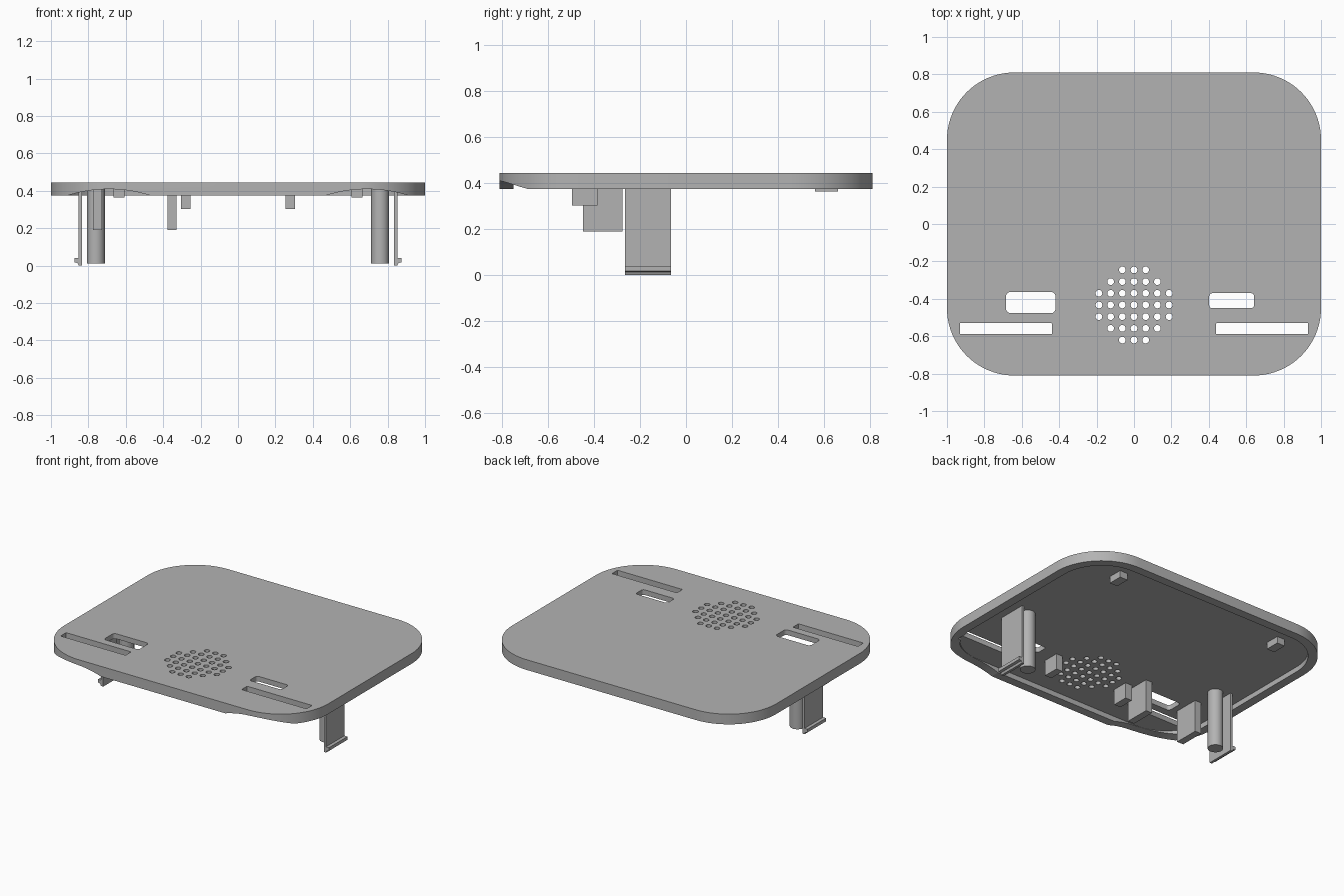
import bpy, bmesh, math
from mathutils import Matrix, Vector

cube = bpy.data.objects.get("Cube")
if cube:
    bpy.data.objects.remove(cube, do_unlink=True)

grey = bpy.data.materials.new("light_grey_plastic")
grey.use_nodes = True
COLOUR = (0.45, 0.45, 0.45, 1)
grey.diffuse_color = COLOUR
grey.node_tree.nodes["Principled BSDF"].inputs["Base Color"].default_value = COLOUR

BASE, ROOF, TOP = 0.375, 0.41, 0.445   # rim bottom, inner ceiling, outer surface


def rounded_rect(cx, cy, hx, hy, r, seg):
    """Counter-clockwise outline of a rectangle with round corners."""
    pts = []
    for i, (sx, sy) in enumerate([(1, 1), (-1, 1), (-1, -1), (1, -1)]):
        for k in range(seg + 1):
            a = math.radians(90) * (i + k / seg)
            pts.append((cx + sx * (hx - r) + r * math.cos(a),
                        cy + sy * (hy - r) + r * math.sin(a)))
    return pts


def prism(bm, points, offset):
    """Extrude a planar loop of 3D points by an offset vector."""
    face = bm.faces.new([bm.verts.new(p) for p in points])
    new = bmesh.ops.extrude_face_region(bm, geom=[face])["geom"]
    bmesh.ops.translate(bm, vec=Vector(offset),
                        verts=[v for v in new if isinstance(v, bmesh.types.BMVert)])


def slab(bm, outline, z0, z1):
    prism(bm, [(x, y, z0) for x, y in outline], (0, 0, z1 - z0))


def box(bm, x, y, z):
    slab(bm, [(x[0], y[0]), (x[1], y[0]), (x[1], y[1]), (x[0], y[1])], z[0], z[1])


def finish(name, bm):
    bmesh.ops.recalc_face_normals(bm, faces=bm.faces)
    mesh = bpy.data.meshes.new(name)
    bm.to_mesh(mesh)
    bm.free()
    mesh.materials.append(grey)
    obj = bpy.data.objects.new(name, mesh)
    bpy.context.collection.objects.link(obj)
    return obj


def smooth(obj):
    bpy.ops.object.select_all(action='DESELECT')
    obj.select_set(True)
    bpy.context.view_layer.objects.active = obj
    bpy.ops.object.shade_smooth_by_angle(angle=math.radians(30))


def cut(obj, bm, name):
    """Subtract a cutter and discard it."""
    cutter = finish(name, bm)
    cutter.hide_render = True
    mod = obj.modifiers.new(name, 'BOOLEAN')
    mod.operation = 'DIFFERENCE'
    mod.solver = 'EXACT'
    mod.object = cutter
    bpy.ops.object.select_all(action='DESELECT')
    obj.select_set(True)
    bpy.context.view_layer.objects.active = obj
    bpy.ops.object.modifier_apply(modifier=mod.name)
    bpy.data.objects.remove(cutter, do_unlink=True)


# Cover plate with rounded corners
bm = bmesh.new()
slab(bm, rounded_rect(0, 0, 1, 0.81, 0.36, 20), BASE, TOP)
plate = finish("cover_plate", bm)

# Hollow underside leaving a rim
bm = bmesh.new()
slab(bm, rounded_rect(0, 0, 0.94, 0.75, 0.30, 20), 0.2, ROOF)
cut(plate, bm, "underside_recess")

# Shallow arched reliefs in the front rim
bm = bmesh.new()
HALF, RISE = 0.22, 0.034
radius = (HALF ** 2 + RISE ** 2) / (2 * RISE)
for side in (-1, 1):
    arc = []
    for k in range(25):
        u = -0.26 + 0.52 * k / 24
        z = BASE + RISE - radius + math.sqrt(radius ** 2 - u * u)
        arc.append((side * 0.69 + u, -0.9, z))
    prism(bm, arc + [(side * 0.69 + 0.26, -0.9, 0.3), (side * 0.69 - 0.26, -0.9, 0.3)],
          (0, 0.35, 0))
cut(plate, bm, "rim_reliefs")

# Openings through the plate: two windows, two slots, round speaker grille
bm = bmesh.new()
slab(bm, rounded_rect(-0.552, -0.42, 0.132, 0.056, 0.022, 5), 0.3, 0.5)
slab(bm, rounded_rect(0.522, -0.41, 0.12, 0.04, 0.016, 5), 0.3, 0.5)
for side in (-1, 1):
    slab(bm, rounded_rect(side * 0.685, -0.559, 0.246, 0.03, 0.004, 2), 0.3, 0.5)
PITCH = 0.0625
for row, reach in zip(range(-3, 4), (1, 2, 3, 3, 3, 2, 1)):
    for col in range(-reach, reach + 1):
        bmesh.ops.create_cone(bm, cap_ends=True, segments=20, radius1=0.018, radius2=0.018,
                              depth=0.2, matrix=Matrix.Translation(
                                  (col * PITCH, -0.433 + row * PITCH, 0.4)))
cut(plate, bm, "openings")
smooth(plate)

# Parts that hang below the ceiling, sunk slightly into it
SINK = ROOF + 0.005
for side, label in ((1, "left"), (-1, "right")):
    # Round post
    bm = bmesh.new()
    bmesh.ops.create_cone(bm, cap_ends=True, segments=40, radius1=0.048, radius2=0.048,
                          depth=SINK - 0.01, matrix=Matrix.Translation(
                              (side * 0.76, -0.12, (SINK + 0.01) / 2)))
    smooth(finish(label + "_post", bm))

    # Snap clip: flat tongue with an outward hook, drawn as one profile
    bm = bmesh.new()
    profile = [(0.835, 0), (0.852, 0), (0.858, 0.014), (0.875, 0.018), (0.875, 0.04),
               (0.852, 0.04), (0.852, SINK), (0.835, SINK)]
    prism(bm, [(side * x, -0.265, z) for x, z in profile], (0, 0.2, 0))
    finish(label + "_snap_clip", bm)

    # Small rear locating tab
    bm = bmesh.new()
    cx = side * 0.636
    box(bm, (cx - 0.03, cx + 0.03), (0.56, 0.66), (0.364, SINK))
    finish(label + "_rear_tab", bm)

    # Short block beside the grille
    bm = bmesh.new()
    cx = side * 0.28
    box(bm, (cx - 0.025, cx + 0.025), (-0.495, -0.385), (0.302, SINK))
    finish(label + "_grille_block", bm)

# Pair of tall blocks on either side of the large window
for cx, label in ((-0.75, "outer"), (-0.352, "inner")):
    bm = bmesh.new()
    box(bm, (cx - 0.024, cx + 0.024), (-0.448, -0.275), (0.19, SINK))
    finish(label + "_window_block", bm)
